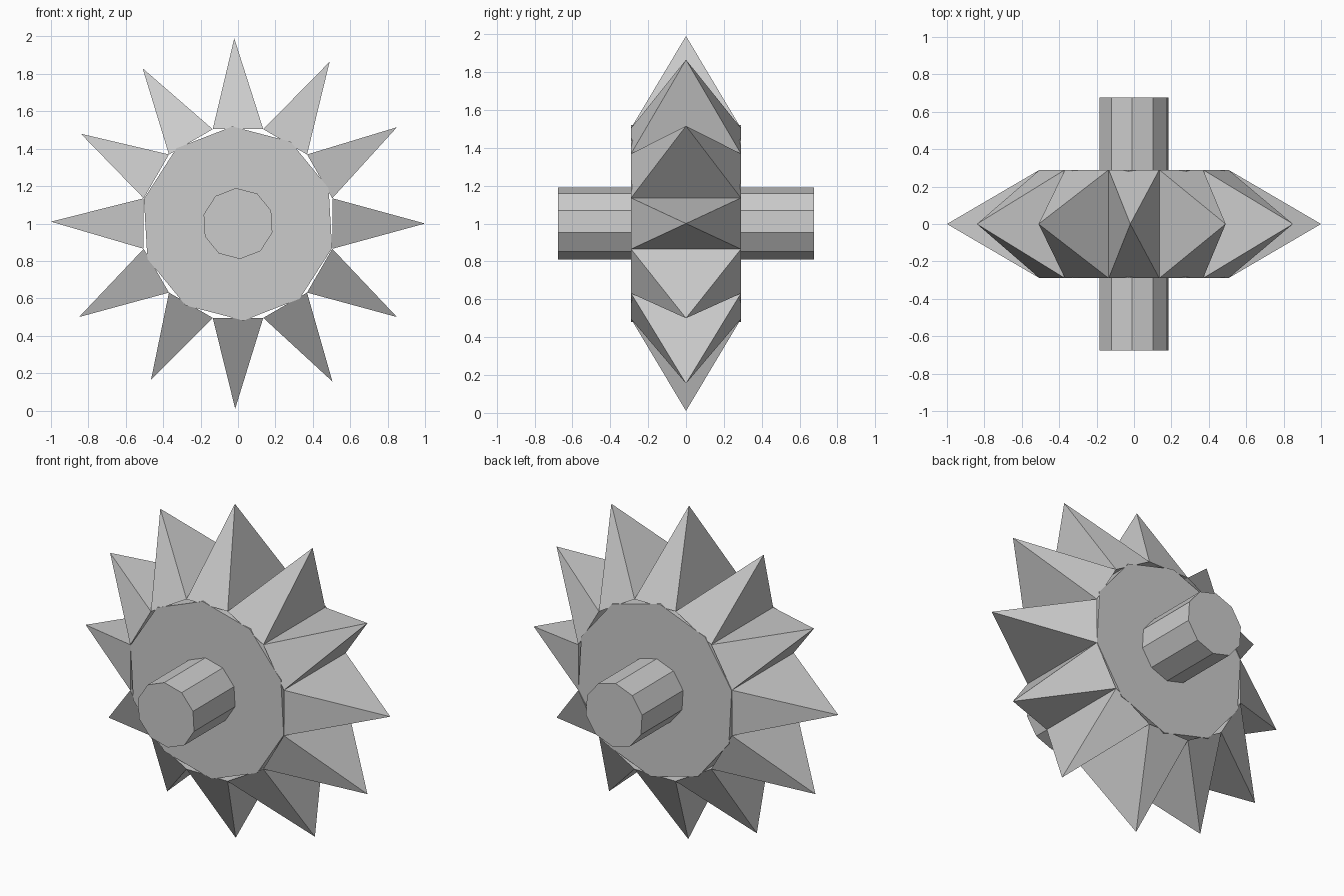
import bpy
import bmesh
from math import cos, sin, radians
from mathutils import Vector

cube = bpy.data.objects.get("Cube")
if cube:
    bpy.data.objects.remove(cube, do_unlink=True)

CENTRE_HEIGHT = 1.0
DRUM_RADIUS = 0.52
DRUM_HALF_DEPTH = 0.29

# Single plain grey for every part
grey = bpy.data.materials.new("plain grey")
grey.use_nodes = True
colour = (0.6, 0.6, 0.6, 1.0)
grey.diffuse_color = colour
grey.node_tree.nodes["Principled BSDF"].inputs["Base Color"].default_value = colour


def polar(radius, degrees, y=0.0):
    """Point on a circle facing the front, around the wheel centre."""
    a = radians(degrees)
    return Vector((radius * cos(a), y, CENTRE_HEIGHT + radius * sin(a)))


def finish(name, bm):
    bmesh.ops.recalc_face_normals(bm, faces=bm.faces)
    mesh = bpy.data.meshes.new(name)
    bm.to_mesh(mesh)
    bm.free()
    mesh.materials.append(grey)
    obj = bpy.data.objects.new(name, mesh)
    bpy.context.collection.objects.link(obj)
    return obj


def prism(name, radius, half_depth, sides=10, turn=3.3):
    """Flat-sided cylinder lying along the y axis."""
    bm = bmesh.new()
    ring = [bm.verts.new(polar(radius, 90 + turn + i * 360 / sides, -half_depth))
            for i in range(sides)]
    cap = bm.faces.new(ring)
    result = bmesh.ops.extrude_face_region(bm, geom=[cap], use_keep_orig=True)
    moved = [v for v in result["geom"] if isinstance(v, bmesh.types.BMVert)]
    bmesh.ops.translate(bm, verts=moved, vec=(0, 2 * half_depth, 0))
    return finish(name, bm)


def spike(name, degrees, tip):
    """Four-sided pyramid as wide as its share of the rim."""
    bm = bmesh.new()
    d = DRUM_HALF_DEPTH
    base = [bm.verts.new(polar(DRUM_RADIUS + 0.002, degrees + side, y))
            for side, y in ((-15, -d), (15, -d), (15, d), (-15, d))]
    apex = bm.verts.new((tip[0], 0, tip[1]))
    bm.faces.new(base)
    for i in range(4):
        bm.faces.new((base[i], base[(i + 1) % 4], apex))
    return finish(name, bm)


# Drum and the axle running through it
prism("drum", DRUM_RADIUS, DRUM_HALF_DEPTH)
prism("axle", 0.19, 0.675)

# Slightly uneven spike tips, counter-clockwise from the model's left
tips = [(1.0, 1.0), (0.85, 1.515), (0.49, 1.865), (-0.02, 1.99),
        (-0.51, 1.83), (-0.84, 1.48), (-1.0, 1.01), (-0.85, 0.5),
        (-0.465, 0.165), (-0.015, 0.01), (0.505, 0.155), (0.85, 0.5)]
for i, tip in enumerate(tips):
    spike(f"spike_{i + 1}", i * 30, tip)
